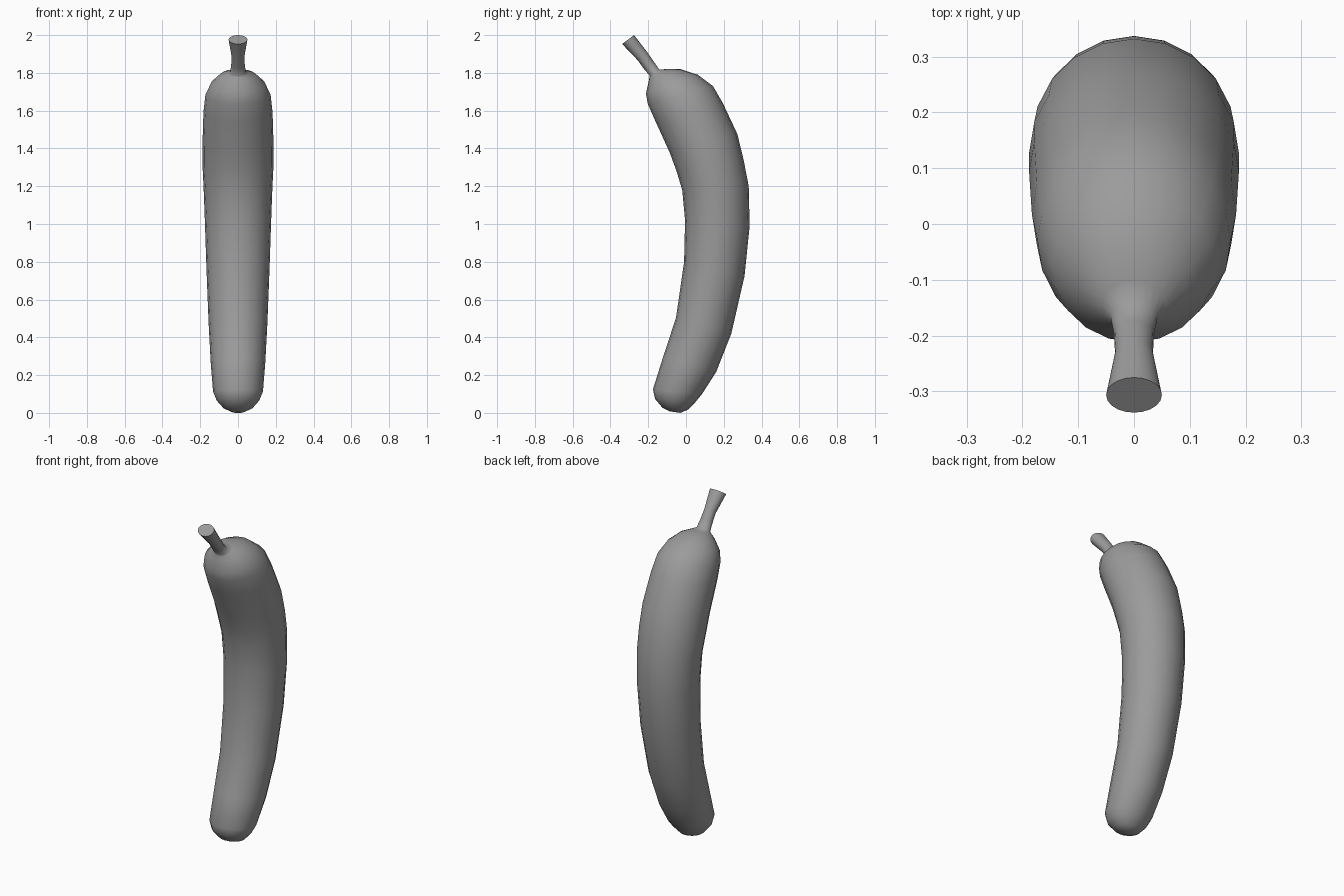
import bpy, bmesh, math
from mathutils import Vector

if "Cube" in bpy.data.objects:
    bpy.data.objects.remove(bpy.data.objects["Cube"])

SIDES = 20


def loft(name, rings, sharp):
    """Skin of elliptical rings: (front y, front z, back y, back z, half width)."""
    bm = bmesh.new()
    loops = []
    for fy, fz, by, bz, w in rings:
        front, back = Vector((0, fy, fz)), Vector((0, by, bz))
        mid, half = (front + back) / 2, (back - front) / 2
        loop = []
        for i in range(SIDES):
            a = 2 * math.pi * i / SIDES
            loop.append(bm.verts.new(mid + half * math.cos(a) + Vector((w * math.sin(a), 0, 0))))
        loops.append(loop)
    for a, b in zip(loops, loops[1:]):
        for i in range(SIDES):
            j = (i + 1) % SIDES
            bm.faces.new((a[i], a[j], b[j], b[i]))
    bm.faces.new(loops[0])
    bm.faces.new(loops[-1])
    bmesh.ops.recalc_face_normals(bm, faces=bm.faces)
    mesh = bpy.data.meshes.new(name)
    bm.to_mesh(mesh)
    bm.free()
    obj = bpy.data.objects.new(name, mesh)
    bpy.context.collection.objects.link(obj)
    bpy.ops.object.select_all(action='DESELECT')
    obj.select_set(True)
    bpy.context.view_layer.objects.active = obj
    bpy.ops.object.shade_smooth_by_angle(angle=math.radians(sharp))
    return obj


# Dark grey skin
skin = bpy.data.materials.new("dark_grey")
skin.diffuse_color = (.33, .33, .33, 1)
skin.use_nodes = True
skin.node_tree.nodes["Principled BSDF"].inputs["Base Color"].default_value = skin.diffuse_color

# Curved fruit body, from blossom end up to shoulder
body = [
    (-.085, .008, -.03, .000, .03),
    (-.125, .028, .012, .018, .075),
    (-.164, .074, .048, .055, .112),
    (-.175, .125, .085, .100, .132),
    (-.120, .300, .160, .217, .144),
    (-.053, .503, .240, .420, .155),
    (-.010, .800, .310, .725, .167),
    (-.005, 1.02, .337, .990, .175),
    (-.020, 1.18, .332, 1.20, .182),
    (-.050, 1.28, .305, 1.34, .188),
    (-.085, 1.375, .272, 1.476, .188),
    (-.160, 1.54, .195, 1.64, .183),
    (-.202, 1.635, .143, 1.73, .173),
    (-.212, 1.69, .063, 1.79, .146),
    (-.198, 1.755, -.03, 1.82, .095),
    (-.193, 1.776, -.10, 1.82, .058),
]

# Slanted stem growing out of the shoulder, with a flared, cut end
stem = [
    (-.192, 1.785, -.142, 1.818, .042),
    (-.222, 1.820, -.172, 1.862, .036),
    (-.255, 1.866, -.207, 1.912, .034),
    (-.338, 1.953, -.275, 2.000, .050),
]

loft("fruit_with_stem", body + stem, 85).data.materials.append(skin)
